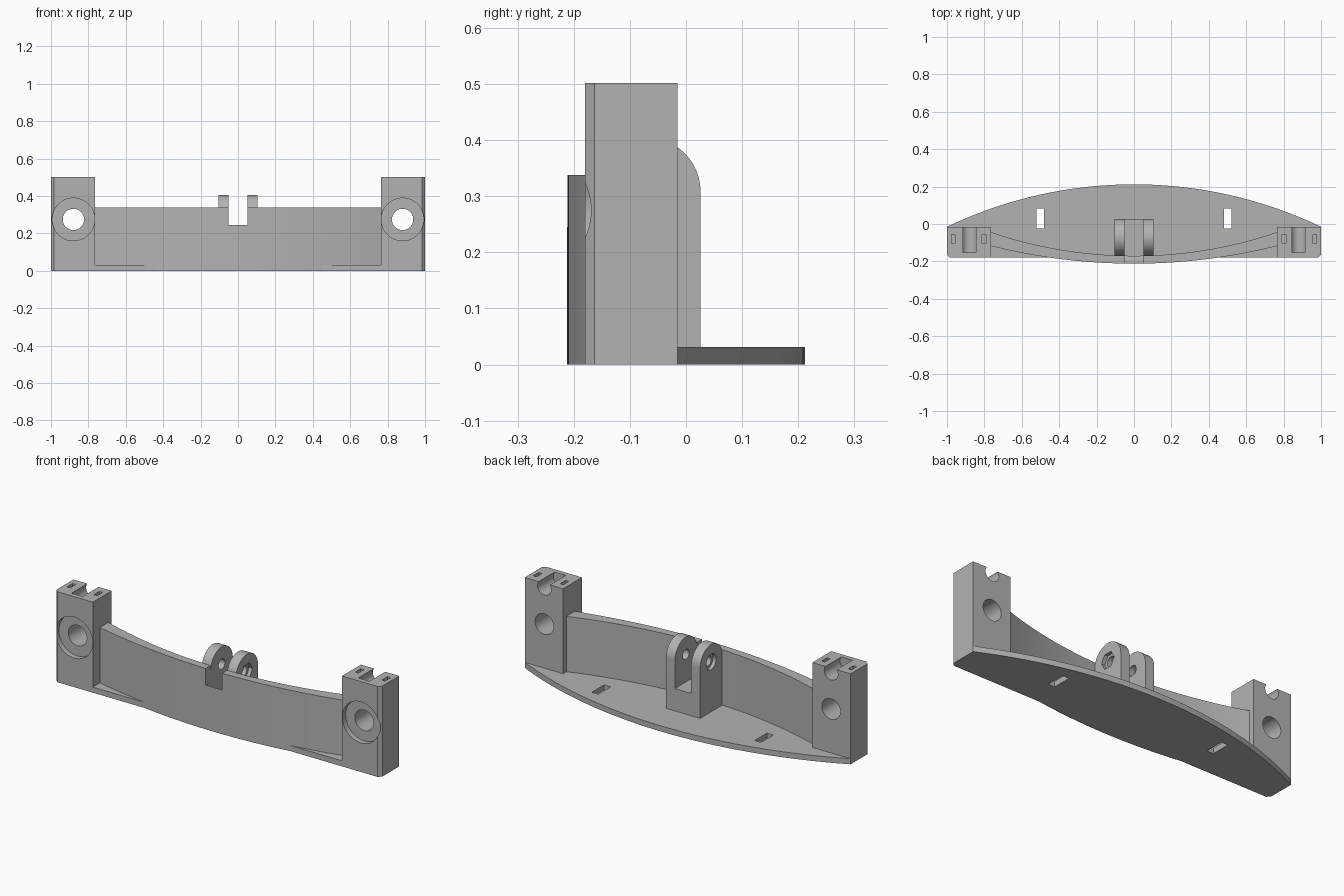
import bpy, bmesh, math
from mathutils import Vector

if "Cube" in bpy.data.objects:
    bpy.data.objects.remove(bpy.data.objects["Cube"], do_unlink=True)

grey = bpy.data.materials.new("plain_grey")
grey.use_nodes = True
grey.diffuse_color = (0.45, 0.45, 0.45, 1)
grey.node_tree.nodes["Principled BSDF"].inputs["Base Color"].default_value = grey.diffuse_color


def prism(name, pts, lo, hi, axis):
    """Extrude a 2D outline from lo to hi along the named axis."""
    place = {"x": lambda a, b, t: (t, a, b),
             "y": lambda a, b, t: (a, t, b),
             "z": lambda a, b, t: (a, b, t)}[axis]
    bm = bmesh.new()
    face = bm.faces.new([bm.verts.new(place(a, b, lo)) for a, b in pts])
    new = bmesh.ops.extrude_face_region(bm, geom=[face])["geom"]
    shift = Vector(place(0, 0, hi - lo))
    bmesh.ops.translate(bm, vec=shift, verts=[v for v in new if isinstance(v, bmesh.types.BMVert)])
    bmesh.ops.recalc_face_normals(bm, faces=bm.faces)
    mesh = bpy.data.meshes.new(name)
    bm.to_mesh(mesh)
    bm.free()
    mesh.materials.append(grey)
    obj = bpy.data.objects.new(name, mesh)
    bpy.context.collection.objects.link(obj)
    return obj


def rect(a0, a1, b0, b1):
    return [(a0, b0), (a1, b0), (a1, b1), (a0, b1)]


def circle(a, b, r, n=48, start=0.0, sweep=2 * math.pi):
    full = sweep > 6
    return [(a + r * math.cos(start + sweep * i / n), b + r * math.sin(start + sweep * i / n))
            for i in range(n if full else n + 1)]


def bow(half, y_end, y_mid, n=48):
    """Shallow circular arc from -half to +half."""
    sag = y_mid - y_end
    rad = (half * half + sag * sag) / (2 * abs(sag))
    s = math.copysign(1, sag)
    top = math.asin(half / rad)
    angles = [top * (2 * i / n - 1) for i in range(n + 1)]
    return [(rad * math.sin(t), y_mid - s * rad * (1 - math.cos(t))) for t in angles]


def cut(obj, *cutters):
    for c in cutters:
        c.hide_render = True
        mod = obj.modifiers.new("cut", "BOOLEAN")
        mod.operation = "DIFFERENCE"
        mod.solver = "EXACT"
        mod.object = c
        bpy.context.view_layer.objects.active = obj
        bpy.ops.object.modifier_apply(modifier=mod.name)
        bpy.data.objects.remove(c, do_unlink=True)


def finish(obj):
    bpy.ops.object.select_all(action="DESELECT")
    obj.select_set(True)
    bpy.context.view_layer.objects.active = obj
    bpy.ops.object.shade_smooth_by_angle(angle=math.radians(30))


SIDE, FRONT, BACK = 0.765, -0.18, -0.015      # tower inner side, front and back
PY, PZ = -0.071, 0.308                        # pivot of the hinge bracket

# Base plate with bowed back edge and two strap slots
outline = bow(1.0, BACK, 0.212) + [(0.8, -0.1), (0.78, FRONT), (-0.78, FRONT), (-0.8, -0.1)]
plate = prism("base_plate", outline, 0, 0.031, "z")
cut(plate, *[prism("slot_cutter", rect(s * 0.5 - 0.02, s * 0.5 + 0.02, -0.024, 0.083), -0.1, 0.1, "z")
             for s in (-1, 1)])
finish(plate)

# Curved front wall, thinner in the middle, notched at the hinge
outer = bow(SIDE + 0.01, -0.115, -0.212)
inner = bow(SIDE + 0.01, -0.04, -0.17)
wall = prism("front_wall", outer + inner[::-1], 0, 0.338, "z")
cut(wall, prism("notch_cutter", circle(PY, PZ, 0.154, 64), -0.05, 0.05, "x"))
finish(wall)

# End towers
for s, label in ((1, "left"), (-1, "right")):
    ch = 0.017
    shape = [(s * SIDE, FRONT), (s * (1 - ch), FRONT), (s, FRONT + ch), (s, BACK), (s * SIDE, BACK)]
    tower = prism(label + "_tower", shape, 0, 0.502, "z")
    cx = s * 0.88
    cutters = [prism("bore_cutter", circle(cx, 0.275, 0.057), -0.5, 0.5, "y"),
               prism("recess_cutter", circle(cx, 0.275, 0.114), -0.5, FRONT + 0.03, "y"),
               prism("groove_cutter", circle(cx, 0.478, 0.042), -0.153, 0.5, "y")]
    for x in (0.802, 0.966):
        cutters.append(prism("pocket_cutter", rect(s * x - 0.01, s * x + 0.01, -0.104, -0.056),
                             0.4, 0.6, "z"))
    cut(tower, *cutters)
    finish(tower)

# Hinge bracket with two rounded lugs
profile = [(-0.19, 0.005), (0.026, 0.005)] + circle(PY, PZ, 0.097, 24, 0, math.pi) + [(-0.19, PZ)]
bracket = prism("hinge_bracket", profile, -0.105, 0.105, "x")
cut(bracket,
    prism("gap_cutter", rect(-0.5, 0.5, 0.155, 0.6), -0.05, 0.05, "x"),
    prism("pin_cutter", circle(PY, PZ, 0.028, 32), -0.5, 0.5, "x"),
    prism("head_cutter", circle(PY, PZ, 0.043, 32), -0.5, -0.085, "x"),
    prism("nut_cutter", circle(PY, PZ, 0.047, 6), 0.085, 0.5, "x"))
finish(bracket)
